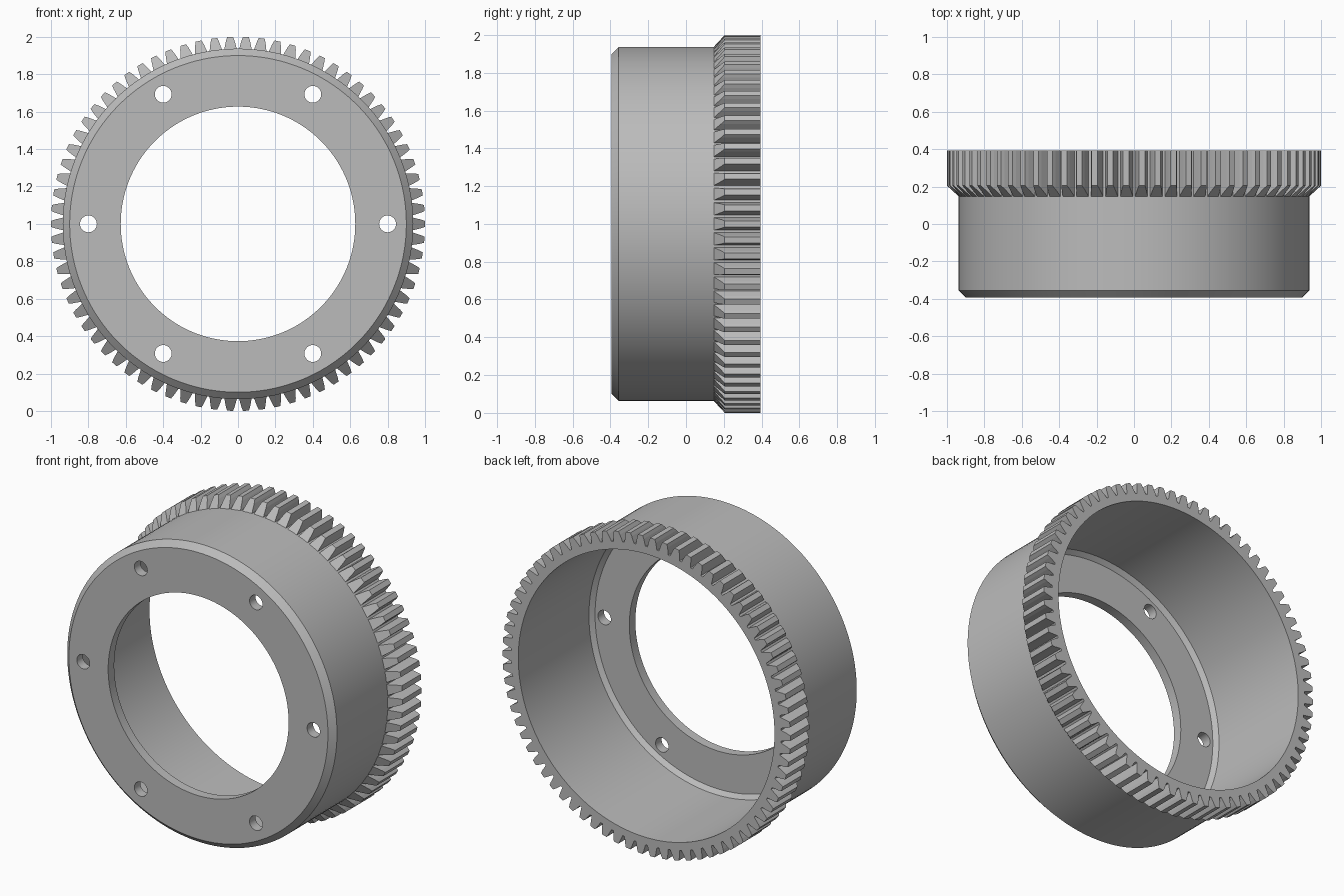
import bpy, bmesh
from math import sin, cos, pi, radians

cube = bpy.data.objects.get("Cube")
if cube:
    bpy.data.objects.remove(cube, do_unlink=True)

TEETH = 74
FRONT, BACK = -0.393, 0.393
BODY_R, TIP_R = 0.937, 1.0
INNER_R, BORE_R = 0.89, 0.627
FLOOR = FRONT + 0.06

steel = bpy.data.materials.new("grey steel")
steel.use_nodes = True
grey = (0.5, 0.5, 0.5, 1)
steel.diffuse_color = grey
steel.node_tree.nodes["Principled BSDF"].inputs["Base Color"].default_value = grey


def ring_point(r, angle, y):
    """Point around the model's front-to-back axis."""
    return (r * cos(angle), y, 1 + r * sin(angle))


def make_object(name, bm, smooth=False):
    bmesh.ops.recalc_face_normals(bm, faces=bm.faces)
    mesh = bpy.data.meshes.new(name)
    bm.to_mesh(mesh)
    bm.free()
    mesh.materials.append(steel)
    obj = bpy.data.objects.new(name, mesh)
    bpy.context.collection.objects.link(obj)
    return obj


def lathe(name, profile, steps):
    """Closed profile of (radius, y) turned around the axis."""
    bm = bmesh.new()
    rings = [[bm.verts.new(ring_point(r, 2 * pi * i / steps, y)) for r, y in profile]
             for i in range(steps)]
    n = len(profile)
    for i, a in enumerate(rings):
        b = rings[(i + 1) % steps]
        for j in range(n):
            k = (j + 1) % n
            bm.faces.new((a[j], a[k], b[k], b[j]))
    return make_object(name, bm)


# Cup-shaped drum with a bored front wall
drum = lathe("drum", [
    (BORE_R, FRONT), (0.9, FRONT), (BODY_R, FRONT + 0.037),
    (BODY_R, BACK), (INNER_R, BACK), (INNER_R, FLOOR + 0.025),
    (INNER_R - 0.025, FLOOR), (BORE_R, FLOOR)], TEETH * 2)

# Six bolt holes through the front wall
bm = bmesh.new()
for i in range(6):
    x, y, z = ring_point(0.8, i * pi / 3, FRONT + 0.03)
    ends = []
    for side in (-0.1, 0.1):
        ends.append([bm.verts.new((x + 0.045 * cos(a), y + side, z + 0.045 * sin(a)))
                     for a in (2 * pi * k / 32 for k in range(32))])
        bm.faces.new(ends[-1])
    for k in range(32):
        m = (k + 1) % 32
        bm.faces.new((ends[0][k], ends[0][m], ends[1][m], ends[1][k]))
cutter = make_object("bolt_hole_cutter", bm)
cutter.hide_render = True

cut = drum.modifiers.new("bolt holes", "BOOLEAN")
cut.operation = "DIFFERENCE"
cut.solver = "EXACT"
cut.object = cutter
bpy.context.view_layer.objects.active = drum
drum.select_set(True)
bpy.ops.object.modifier_apply(modifier=cut.name)
bpy.data.objects.remove(cutter, do_unlink=True)
bpy.ops.object.select_all(action="DESELECT")
drum.select_set(True)
bpy.ops.object.shade_smooth_by_angle(angle=radians(25))

# Ring of tapered teeth with bevelled front ends
bm = bmesh.new()
half_profile = [(0.934, 0.034), (0.955, 0.029), (0.98, 0.023), (TIP_R, 0.016)]
outline = [(r, -w) for r, w in half_profile] + [(r, w) for r, w in reversed(half_profile)]
for i in range(TEETH):
    angle = 2 * pi * i / TEETH
    front, back = [], []
    for r, w in outline:
        slope = (r - BODY_R) / (TIP_R - BODY_R)
        front.append(bm.verts.new(ring_point(r, angle + w / r, 0.147 + 0.058 * slope)))
        back.append(bm.verts.new(ring_point(r, angle + w / r, BACK)))
    bm.faces.new(front)
    bm.faces.new(back)
    for j in range(len(outline)):
        k = (j + 1) % len(outline)
        bm.faces.new((front[j], front[k], back[k], back[j]))
make_object("gear_teeth", bm)
